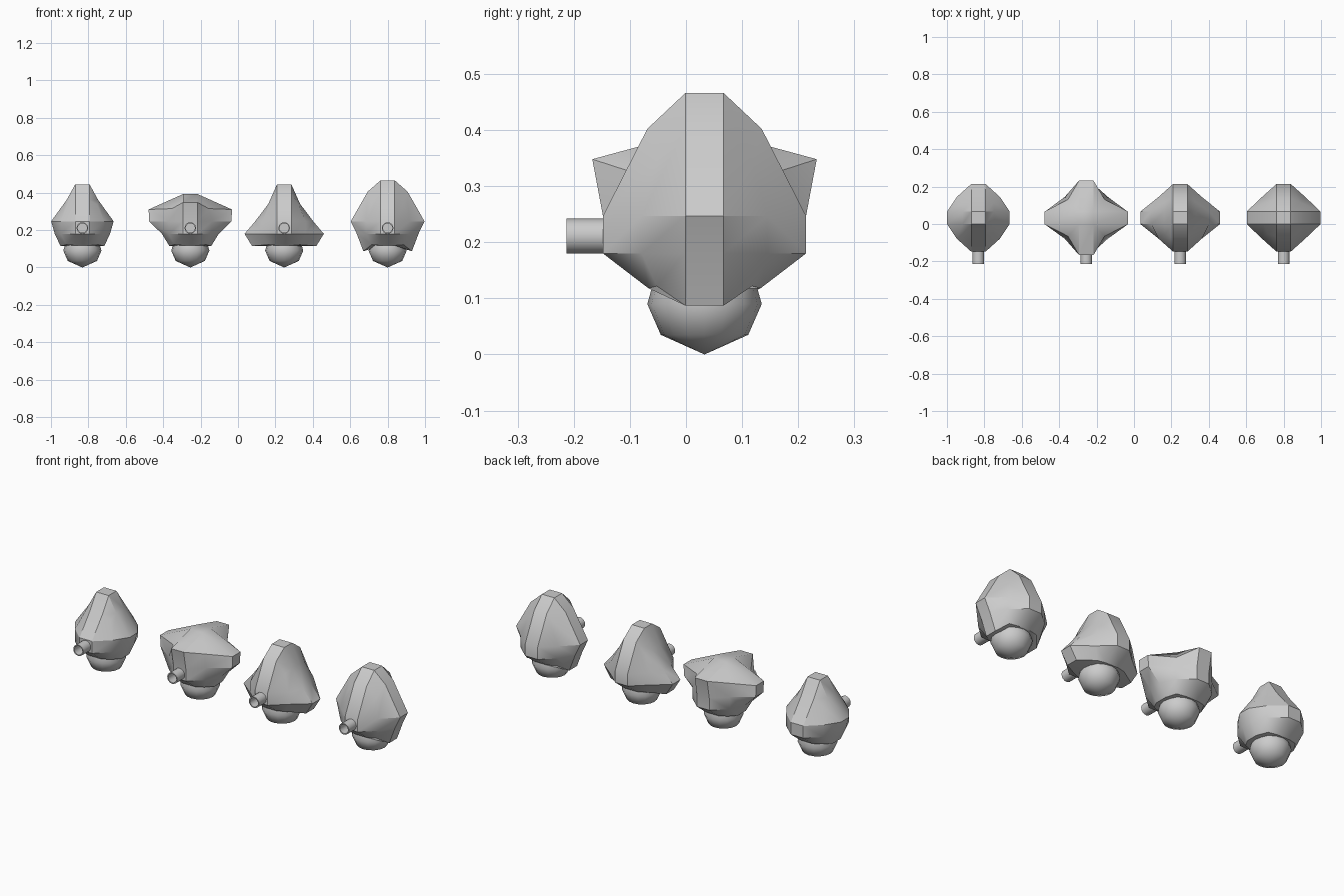
import bpy, bmesh, math

if "Cube" in bpy.data.objects:
    bpy.data.objects.remove(bpy.data.objects["Cube"])

YC = 0.033   # shared depth centre
H = 0.038    # half width of the centre strips
ZL, ZU = 0.18, 0.247


def finish(name, bm, angle=30):
    bmesh.ops.recalc_face_normals(bm, faces=bm.faces)
    me = bpy.data.meshes.new(name)
    bm.to_mesh(me)
    bm.free()
    ob = bpy.data.objects.new(name, me)
    bpy.context.collection.objects.link(ob)
    bpy.ops.object.select_all(action='DESELECT')
    ob.select_set(True)
    bpy.context.view_layer.objects.active = ob
    bpy.ops.object.shade_smooth_by_angle(angle=math.radians(angle))
    return ob


def lathe(name, profile, segs, place, angle=30):
    """Revolve (radius, height) points; place maps local to world."""
    bm = bmesh.new()
    rings = [[bm.verts.new(place(r * math.cos(2 * math.pi * i / segs),
                                 r * math.sin(2 * math.pi * i / segs), h))
              for i in range(segs)] for r, h in profile]
    for a, b in zip(rings, rings[1:]):
        for i in range(segs):
            j = (i + 1) % segs
            bm.faces.new((a[i], a[j], b[j], b[i]))
    bmesh.ops.remove_doubles(bm, verts=bm.verts, dist=1e-5)
    return finish(name, bm, angle)


def shell(name, cx, s):
    """3x3-per-side cube cage, pushed out to the shell's control points."""
    def pos(i, j, k):
        sx, sy = (-1 if i < 2 else 1), (-1 if j < 2 else 1)
        ex, ey, ez = i in (0, 3), j in (0, 3), k in (0, 3)
        up = k > 1
        t = 'top' if up else 'bot'
        x, y, z = H, 0.034, ZU if up else ZL
        if ex and ey and ez:
            x, y, z = s[t + '_corner']
        elif ex and ey:
            x, y = s['side_corner']
        elif ex and ez:
            x, z = s[t + '_x']
        elif ey and ez:
            y, z = s[t + '_y']
        elif ex:
            x = s['side_up'] if up else s['side_low']
        elif ey:
            y = 0.181
        else:
            z = s['top'] if up else 0.115
        return cx + sx * x, YC + sy * y, z

    bm = bmesh.new()
    cache = {}

    def v(p):
        if p not in cache:
            cache[p] = bm.verts.new(pos(*p))
        return cache[p]

    for axis in range(3):
        for e in (0, 3):
            for a in range(3):
                for b in range(3):
                    quad = []
                    for da, db in ((0, 0), (1, 0), (1, 1), (0, 1)):
                        p = [a + da, b + db]
                        p.insert(axis, e)
                        quad.append(v(tuple(p)))
                    bm.faces.new(quad)
    return finish(name, bm)


BOT = dict(bot_y=(0.10, 0.118), bot_corner=(0.085, 0.085, 0.122),
           side_corner=(0.115, 0.112))
SHELLS = {
    'plain': (-0.832, dict(BOT, top=0.445, top_x=(0.085, 0.36), top_y=(0.09, 0.36),
              side_up=0.167, side_low=0.148, bot_x=(0.117, 0.115),
              top_corner=(0.08, 0.08, 0.335))),
    'cross': (-0.255, dict(BOT, top=0.393, top_x=(0.223, 0.31), top_y=(0.20, 0.348),
              side_up=0.22, side_low=0.152, bot_x=(0.112, 0.115),
              top_corner=(0.098, 0.098, 0.315))),
    'ridge': (0.247, dict(BOT, top=0.445, top_x=(0.085, 0.34), top_y=(0.105, 0.395),
              side_up=0.155, side_low=0.212, bot_x=(0.172, 0.115),
              top_corner=(0.08, 0.085, 0.33))),
    'winged': (0.80, dict(BOT, top=0.466, top_x=(0.107, 0.405), top_y=(0.102, 0.402),
               side_up=0.197, side_low=0.165, bot_x=(0.13, 0.087),
               top_corner=(0.085, 0.085, 0.345))),
}

BALL = [(0, 0), (0.078, 0.035), (0.102, 0.09), (0.085, 0.15), (0.045, 0.185), (0, 0.195)]
# outer wall, rim and bore of the front tube
TUBE = [(0.031, 0.02), (0.031, -0.213), (0.025, -0.213), (0.025, -0.15), (0, -0.15)]

for label, (cx, s) in SHELLS.items():
    shell(label + '_shell', cx, s)
    lathe(label + '_base_ball', BALL, 16,
          lambda a, b, h: (cx + a, YC + b, h), 60)
    lathe(label + '_front_tube', TUBE, 16,
          lambda a, b, h: (cx + a, h, 0.211 + b))
